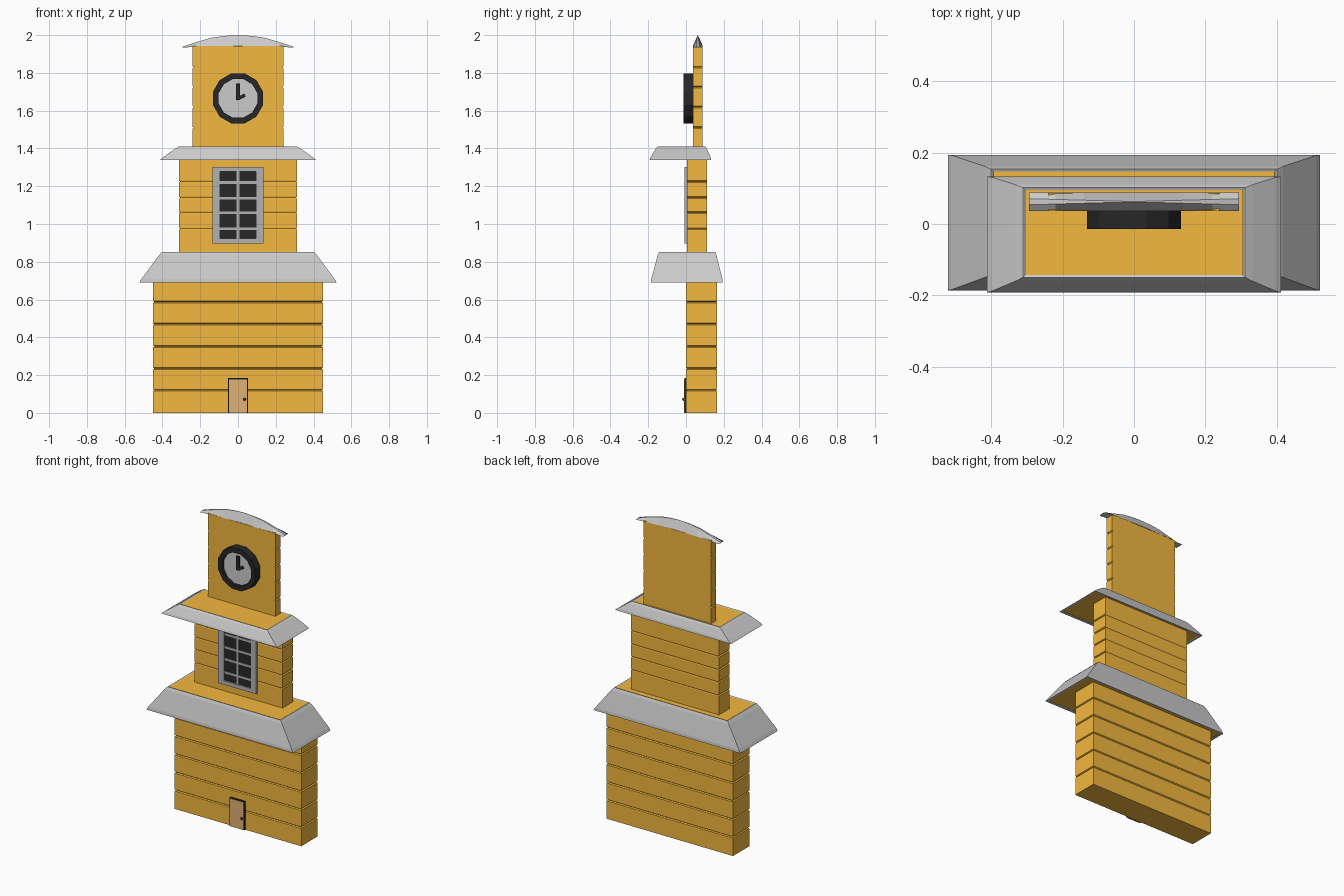
import bpy, bmesh, math

if "Cube" in bpy.data.objects:
    bpy.data.objects.remove(bpy.data.objects["Cube"])


def material(name, rgb):
    m = bpy.data.materials.new(name)
    m.diffuse_color = (*rgb, 1)
    m.use_nodes = True
    m.node_tree.nodes["Principled BSDF"].inputs["Base Color"].default_value = m.diffuse_color
    return m


ORANGE = material("orange_boards", (0.9, 0.48, 0.05))
BLACK = material("black", (0.02, 0.02, 0.02))
DARK_GREY = material("dark_grey", (0.45, 0.45, 0.45))
TAN = material("tan_wood", (0.75, 0.44, 0.18))


def finish(name, bm, mat=None):
    bmesh.ops.recalc_face_normals(bm, faces=bm.faces[:])
    me = bpy.data.meshes.new(name)
    bm.to_mesh(me)
    bm.free()
    ob = bpy.data.objects.new(name, me)
    bpy.context.collection.objects.link(ob)
    if mat:
        me.materials.append(mat)
    return ob


def loft(name, rings, mat=None, hollow=False):
    """Loft rectangles (half_x, y0, y1, z); hollow joins last ring to first."""
    bm = bmesh.new()
    loops = [[bm.verts.new(p) for p in ((-x, a, z), (x, a, z), (x, b, z), (-x, b, z))]
             for x, a, b, z in rings]
    pairs = list(zip(loops, loops[1:]))
    if hollow:
        pairs.append((loops[-1], loops[0]))
    else:
        bm.faces.new(loops[0])
        bm.faces.new(loops[-1])
    for lo, hi in pairs:
        for i in range(4):
            j = (i + 1) % 4
            bm.faces.new((lo[i], lo[j], hi[j], hi[i]))
    return finish(name, bm, mat)


def box(name, x0, x1, y0, y1, z0, z1, mat=None):
    ob = loft(name, [((x1 - x0) / 2, y0, y1, z0), ((x1 - x0) / 2, y0, y1, z1)], mat)
    ob.location.x = (x0 + x1) / 2
    return ob


def boarded_wall(name, x, y0, y1, z0, z1, grooves, dx, dy):
    """Storey with V grooves cut between its boards."""
    rings = [(x, y0, y1, z0)]
    for g in grooves:
        rings += [(x, y0, y1, g - 0.005), (x - dx, y0 + dy, y1 - dy, g), (x, y0, y1, g + 0.005)]
    rings.append((x, y0, y1, z1))
    loft(name, rings, ORANGE)


def skirt_roof(name, bottom, top, lip):
    """Grey sloped skirt with bevelled rims around an orange core."""
    def mix(t, inset=0.0, dz=0.0):
        x, a, b, z = (p + (q - p) * t for p, q in zip(bottom, top))
        return (x - inset, a + inset, b - inset, z + dz)
    loft(name, [bottom, mix(lip, -0.003), mix(1 - lip, -0.003), top,
                mix(1, 0.008, -0.004), mix(0, 0.014, 0.002)], hollow=True)
    loft(name + "_core", [mix(0, 0.013, 0.003), mix(1, 0.007, -0.003)], ORANGE)


# Three storeys
boarded_wall("lower_storey", 0.45, 0.0, 0.165, 0, 0.72,
             [0.12, 0.235, 0.352, 0.47, 0.587], 0.008, 0.006)
boarded_wall("middle_storey", 0.313, 0.005, 0.112, 0.83, 1.36,
             [0.975, 1.06, 1.14, 1.225], 0.008, 0.002)
boarded_wall("clock_storey", 0.24, 0.037, 0.087, 1.39, 1.942,
             [1.51, 1.62, 1.725, 1.83], 0.006, 0.0)

# Skirt roofs
skirt_roof("lower_roof", (0.522, -0.186, 0.194, 0.69), (0.402, -0.142, 0.154, 0.853), 0.11)
skirt_roof("middle_roof", (0.412, -0.192, 0.133, 1.34), (0.312, -0.15, 0.102, 1.411), 0.18)

# Curved cap roof: triangular section along an arched ridge
bm = bmesh.new()
sections = []
for x, ze, zr in ((-0.295, 1.934, 1.938), (-0.22, 1.938, 1.963), (-0.14, 1.941, 1.986),
                  (-0.07, 1.943, 1.996), (0, 1.944, 2.0), (0.07, 1.943, 1.996),
                  (0.14, 1.941, 1.986), (0.22, 1.938, 1.963), (0.295, 1.934, 1.938)):
    half = 0.008 * abs(x) / 0.295
    sections.append([bm.verts.new(p) for p in (
        (x, 0.037, ze), (x, 0.062 - half, zr), (x, 0.062 + half + 0.001, zr), (x, 0.088, ze))])
for a, b in zip(sections, sections[1:]):
    for i in range(4):
        j = (i + 1) % 4
        bm.faces.new((a[i], a[j], b[j], b[i]))
bm.faces.new(sections[0])
bm.faces.new(sections[-1])
finish("cap_roof", bm)


# Clock rim, face and hands
def disc(name, profile, mat=None, sides=12):
    """Lathe (radius, y) points about the clock axis; ends capped."""
    bm = bmesh.new()
    loops = [[bm.verts.new((r * math.cos(t), y, 1.665 + r * math.sin(t)))
              for t in (2 * math.pi * (i + 0.5) / sides for i in range(sides))]
             for r, y in profile]
    for lo, hi in zip(loops, loops[1:]):
        for i in range(sides):
            j = (i + 1) % sides
            bm.faces.new((lo[i], lo[j], hi[j], hi[i]))
    bm.faces.new(loops[0])
    bm.faces.new(loops[-1])
    return finish(name, bm, mat)


disc("clock_rim", [(0.137, 0.04), (0.137, -0.014), (0.106, -0.014), (0.106, 0.008)], BLACK)
disc("clock_face", [(0.106, 0.008), (0.106, 0.003)])
box("minute_hand", -0.011, 0.011, -0.006, 0.003, 1.657, 1.745, BLACK)
hand = box("hour_hand", -0.008, 0.04, -0.005, 0.003, -0.009, 0.009, BLACK)
hand.rotation_euler.y = -math.radians(25)
hand.location = (0.016, 0, 1.672)

# Window: glass, frame and glazing bars
box("window_glass", -0.1, 0.1, 0.0, 0.01, 0.915, 1.285, BLACK)
for s, side in ((-1, "left"), (1, "right")):
    c = s * 0.115
    box("window_jamb_" + side, c - 0.02, c + 0.02, -0.009, 0.01, 0.897, 1.303, DARK_GREY)
box("window_sill", -0.095, 0.095, -0.009, 0.01, 0.897, 0.922, DARK_GREY)
box("window_head", -0.095, 0.095, -0.009, 0.01, 1.278, 1.303, DARK_GREY)
box("window_mullion", -0.008, 0.008, -0.005, 0.01, 0.922, 1.278, DARK_GREY)
for z in (0.975, 1.06, 1.137, 1.22):
    box("window_bar", -0.095, 0.095, -0.004, 0.01, z - 0.007, z + 0.007, DARK_GREY)

# Door with dark surround and knob
box("door_surround", -0.054, 0.054, -0.008, 0.01, 0, 0.184, BLACK)
box("door", -0.048, 0.048, -0.011, 0.005, 0, 0.178, TAN)
bm = bmesh.new()
bmesh.ops.create_uvsphere(bm, u_segments=10, v_segments=6, radius=0.008)
knob = finish("door_knob", bm, BLACK)
knob.location = (0.035, -0.012, 0.072)
